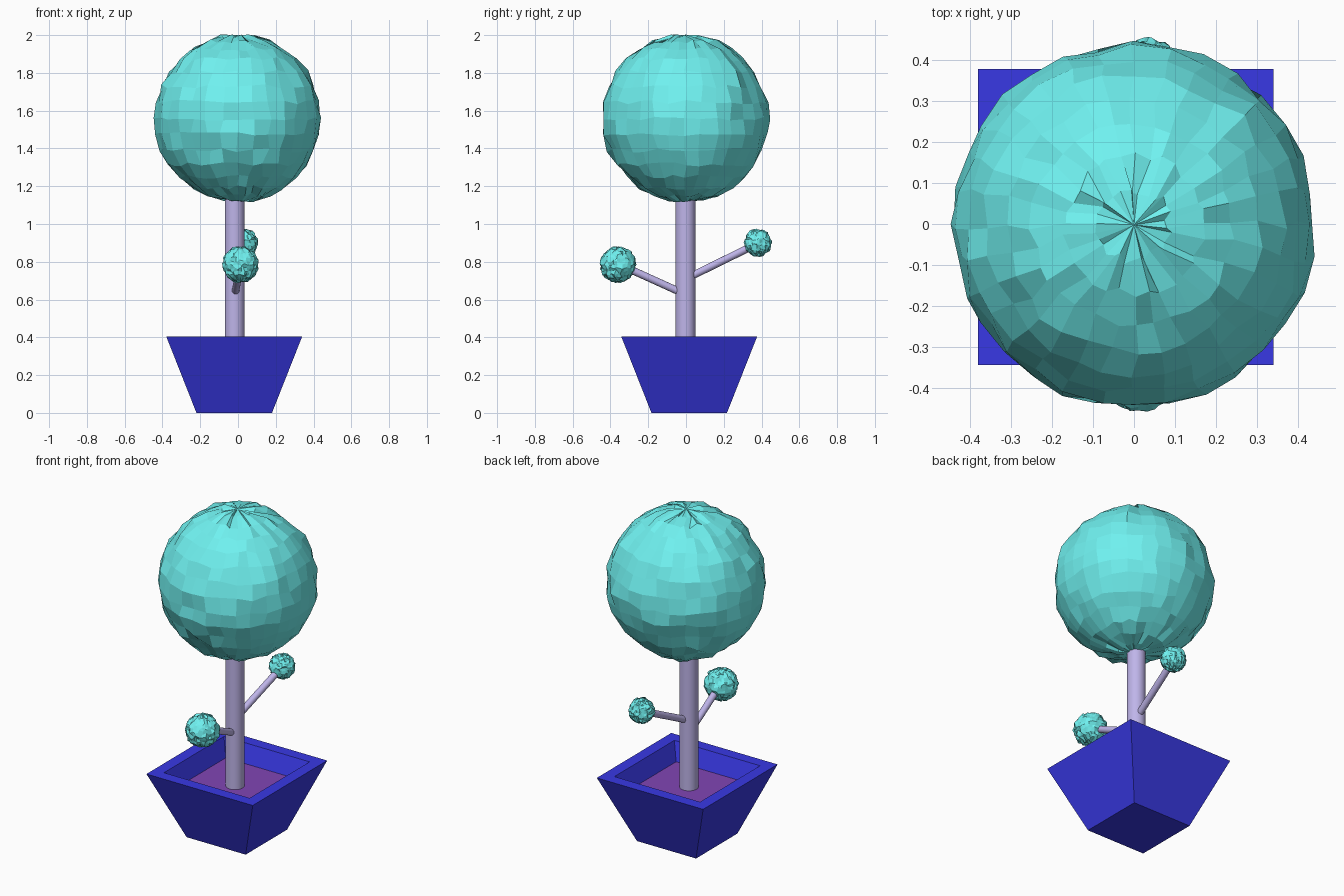
import bpy, bmesh, math, random
from mathutils import Vector, Matrix

if "Cube" in bpy.data.objects:
    bpy.data.objects.remove(bpy.data.objects["Cube"])

random.seed(7)


def material(name, rgb):
    m = bpy.data.materials.new(name)
    m.diffuse_color = (*rgb, 1)
    m.use_nodes = True
    m.node_tree.nodes["Principled BSDF"].inputs["Base Color"].default_value = m.diffuse_color
    return m


LEAF = material("leaf_teal", (0.16, 0.88, 0.87))
BARK = material("bark_violet", (0.52, 0.46, 0.82))
POT = material("pot_blue", (0.04, 0.04, 0.78))
SOIL = material("soil_purple", (0.22, 0.06, 0.46))


def make_object(name, bm, *mats):
    me = bpy.data.meshes.new(name)
    bm.normal_update()
    bm.to_mesh(me)
    bm.free()
    for m in mats:
        me.materials.append(m)
    ob = bpy.data.objects.new(name, me)
    bpy.context.collection.objects.link(ob)
    return ob


def foliage(name, centre, radius, jitter):
    """Flat-faced sphere with randomly nudged vertices."""
    bm = bmesh.new()
    bmesh.ops.create_uvsphere(bm, u_segments=32, v_segments=16, radius=radius)
    for v in bm.verts:
        if abs(v.co.z) < radius * 0.999:
            v.co += Vector([random.uniform(-jitter, jitter) for _ in range(3)])
        v.co += Vector(centre)
    make_object(name, bm, LEAF)


def rod(name, start, end, radius, sides):
    """Cylinder between two points, smooth around and sharp at the caps."""
    a, b = Vector(start), Vector(end)
    bm = bmesh.new()
    rot = (b - a).to_track_quat('Z', 'Y').to_matrix().to_4x4()
    bmesh.ops.create_cone(bm, cap_ends=True, segments=sides, radius1=radius,
                          radius2=radius, depth=(b - a).length,
                          matrix=Matrix.Translation((a + b) / 2) @ rot)
    for f in bm.faces:
        f.smooth = len(f.verts) == 4
    for e in bm.edges:
        e.smooth = all(len(f.verts) == 4 for f in e.link_faces)
    make_object(name, bm, BARK)


# Tapered square pot with a hollowed top and soil inside
bm = bmesh.new()
rings = []
for half, z in [(0.20, 0), (0.36, 0.405), (0.29, 0.405), (0.25, 0.30)]:
    rings.append([bm.verts.new((-0.02 + sx * half, 0.017 + sy * half, z))
                  for sx, sy in [(-1, -1), (1, -1), (1, 1), (-1, 1)]])
bm.faces.new(rings[0][::-1])
for lower, upper in zip(rings, rings[1:]):
    for i in range(4):
        j = (i + 1) % 4
        bm.faces.new((lower[i], lower[j], upper[j], upper[i]))
soil = bm.faces.new(rings[-1])
soil.material_index = 1
make_object("plant_pot", bm, POT, SOIL)

# Trunk and two side branches
rod("trunk", (-0.018, -0.003, 0.28), (-0.018, -0.003, 1.2), 0.052, 32)
rod("front_branch", (-0.015, -0.02, 0.635), (0.012, -0.34, 0.78), 0.02, 16)
rod("back_branch", (-0.015, 0.02, 0.72), (0.032, 0.37, 0.892), 0.02, 16)

# Large crown and the two small leaf balls
foliage("crown", (0, -0.002, 1.56), 0.44, 0.012)
foliage("front_leaf_ball", (0.013, -0.36, 0.785), 0.093, 0.007)
foliage("back_leaf_ball", (0.034, 0.38, 0.90), 0.071, 0.006)
